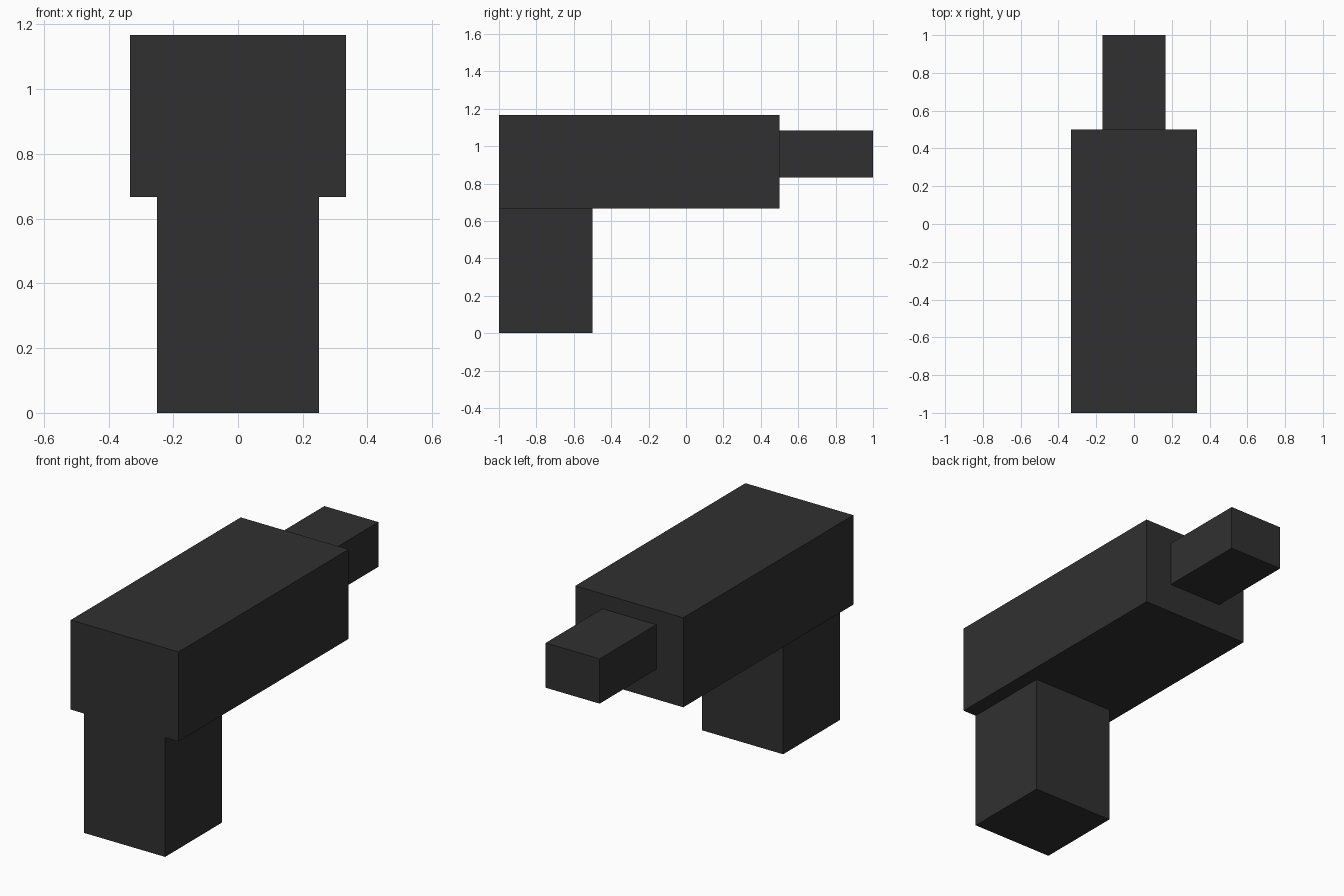
import bpy

cube = bpy.data.objects.get("Cube")
if cube:
    bpy.data.objects.remove(cube, do_unlink=True)

# Single dark finish
dark = bpy.data.materials.new("dark_grey")
dark.use_nodes = True
colour = (0.03, 0.03, 0.03, 1)
dark.diffuse_color = colour
bsdf = next(n for n in dark.node_tree.nodes if n.type == "BSDF_PRINCIPLED")
bsdf.inputs["Base Color"].default_value = colour

U = 1 / 12  # design grid unit


def box(name, width, y_range, z_range):
    """Box centred on x, with sizes given in grid units."""
    (y0, y1), (z0, z1) = y_range, z_range
    bpy.ops.mesh.primitive_cube_add(size=1)
    obj = bpy.context.object
    obj.name = obj.data.name = name
    for v in obj.data.vertices:
        v.co.x *= width * U
        v.co.y *= (y1 - y0) * U
        v.co.z *= (z1 - z0) * U
    obj.location = (0, (y0 + y1) / 2 * U, (z0 + z1) / 2 * U)
    obj.data.materials.append(dark)
    return obj


# Upright handle, long body above it, narrow barrel at the back end
box("grip", 6, (-12, -6), (0, 8))
box("body", 8, (-12, 6), (8, 14))
box("barrel", 4, (6, 12), (10, 13))
